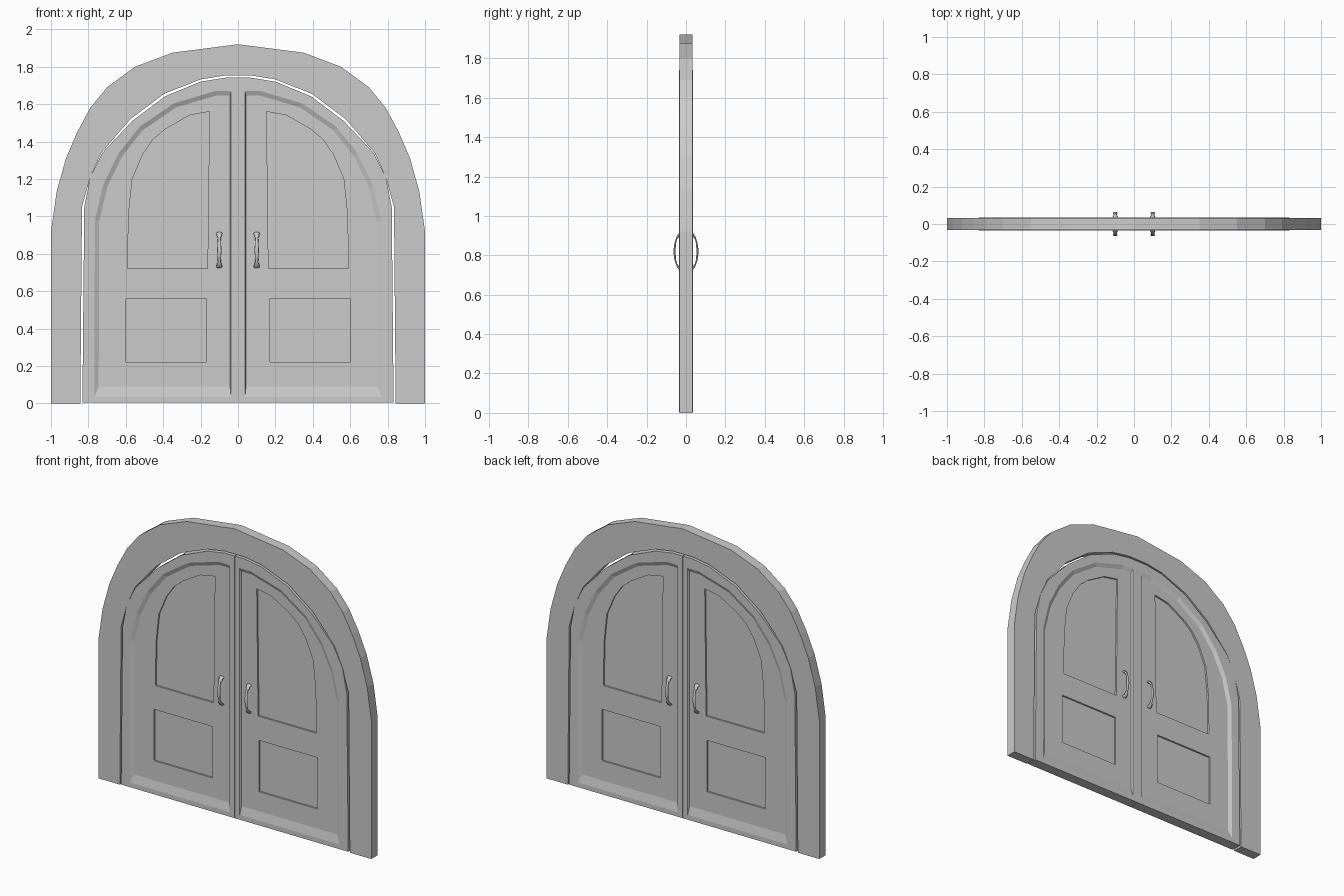
import bpy, bmesh, math
from mathutils import Vector

if "Cube" in bpy.data.objects:
    bpy.data.objects.remove(bpy.data.objects["Cube"])


def loft(name, rings):
    """Closed solid through a list of equal-length vertex rings."""
    bm = bmesh.new()
    loops = [[bm.verts.new(p) for p in ring] for ring in rings]
    n = len(loops[0])
    for a, b in zip(loops, loops[1:]):
        for i in range(n):
            j = (i + 1) % n
            bm.faces.new((a[i], a[j], b[j], b[i]))
    bm.faces.new(loops[0])
    bm.faces.new(loops[-1][::-1])
    bmesh.ops.recalc_face_normals(bm, faces=bm.faces)
    mesh = bpy.data.meshes.new(name)
    bm.to_mesh(mesh)
    bm.free()
    obj = bpy.data.objects.new(name, mesh)
    bpy.context.collection.objects.link(obj)
    return obj


def at(profile, y):
    return [(x, y, z) for x, z in profile]


def cut(obj, cutter):
    mod = obj.modifiers.new("cut", 'BOOLEAN')
    mod.operation = 'DIFFERENCE'
    mod.solver = 'EXACT'
    mod.object = cutter
    bpy.context.view_layer.objects.active = obj
    bpy.ops.object.modifier_apply(modifier=mod.name)
    bpy.data.objects.remove(cutter)


def mirror(obj):
    mod = obj.modifiers.new("mirror", 'MIRROR')
    mod.use_mirror_merge = False


# Arched surround
outer = [(1, 0), (1, .92), (.97, 1.13), (.92, 1.31), (.86, 1.45), (.79, 1.58),
         (.70, 1.69), (.55, 1.80), (.35, 1.875), (0, 1.92)]
inner = [(.843, 0), (.834, 1.05), (.79, 1.21), (.73, 1.34), (.575, 1.52),
         (.395, 1.655), (.2, 1.732), (.07, 1.753)]
full_out = outer + [(-x, z) for x, z in outer[-2::-1]]
full_in = [(-x, z) for x, z in inner] + inner[::-1]
arch = full_out + full_in
loft("door_surround", [at(arch, -.033), at(arch, .033)])

# Door leaf slab
leaf_shape = [(.001, .004), (.832, .004), (.822, 1.05), (.79, 1.21), (.725, 1.34),
              (.565, 1.51), (.39, 1.642), (.2, 1.72), (.07, 1.741), (.001, 1.741)]
leaf = loft("door_leaves", [at(leaf_shape, -.035), at(leaf_shape, .035)])

# Sloped recess, arched upper panel and square lower panel on both faces
rim = [(.037, .035), (.768, .035), (.765, .98), (.72, 1.17), (.64, 1.335),
       (.525, 1.48), (.34, 1.605), (.12, 1.67), (.037, 1.67)]
floor = [(.03 + .013, .09), (.745, .09), (.742, .975), (.698, 1.16), (.62, 1.32),
         (.51, 1.46), (.33, 1.583), (.117, 1.645), (.043, 1.645)]
upper = [(.163, .72), (.59, .72), (.585, 1.01), (.565, 1.2), (.51, 1.33),
         (.455, 1.41), (.39, 1.465), (.26, 1.54), (.153, 1.56)]
lower = [(.17, .22), (.6, .22), (.6, .56), (.17, .56)]
for s in (-1, 1):
    cut(leaf, loft("recess_cutter",
                   [at(rim, s * .06), at(rim, s * .035), at(floor, s * .023)]))
    for panel in (upper, lower):
        cut(leaf, loft("panel_cutter", [at(panel, s * .06), at(panel, s * .012)]))
mirror(leaf)

# Bowed handles: (height along the arc 0-1, half width)
swell = [(0, .008), (.03, .016), (.09, .017), (.14, .011), (.18, .014), (.24, .008),
         (.34, .009), (.5, .012), (.66, .009), (.76, .008), (.82, .014), (.86, .011),
         (.91, .017), (.97, .016), (1, .008)]
for s, side in ((-1, "front"), (1, "back")):
    rings = []
    for t, w in swell:
        a = math.pi * t
        centre = Vector((.1, s * (.022 + .037 * math.sin(a)), .82 - .09 * math.cos(a)))
        normal = Vector((0, s * math.sin(a), -math.cos(a)))
        rings.append([centre + Vector((w * math.cos(k * math.tau / 10), 0, 0))
                      + normal * (w * .5 * math.sin(k * math.tau / 10))
                      for k in range(10)])
    handle = loft(side + "_handles", rings)
    handle.data.shade_smooth()
    mirror(handle)
